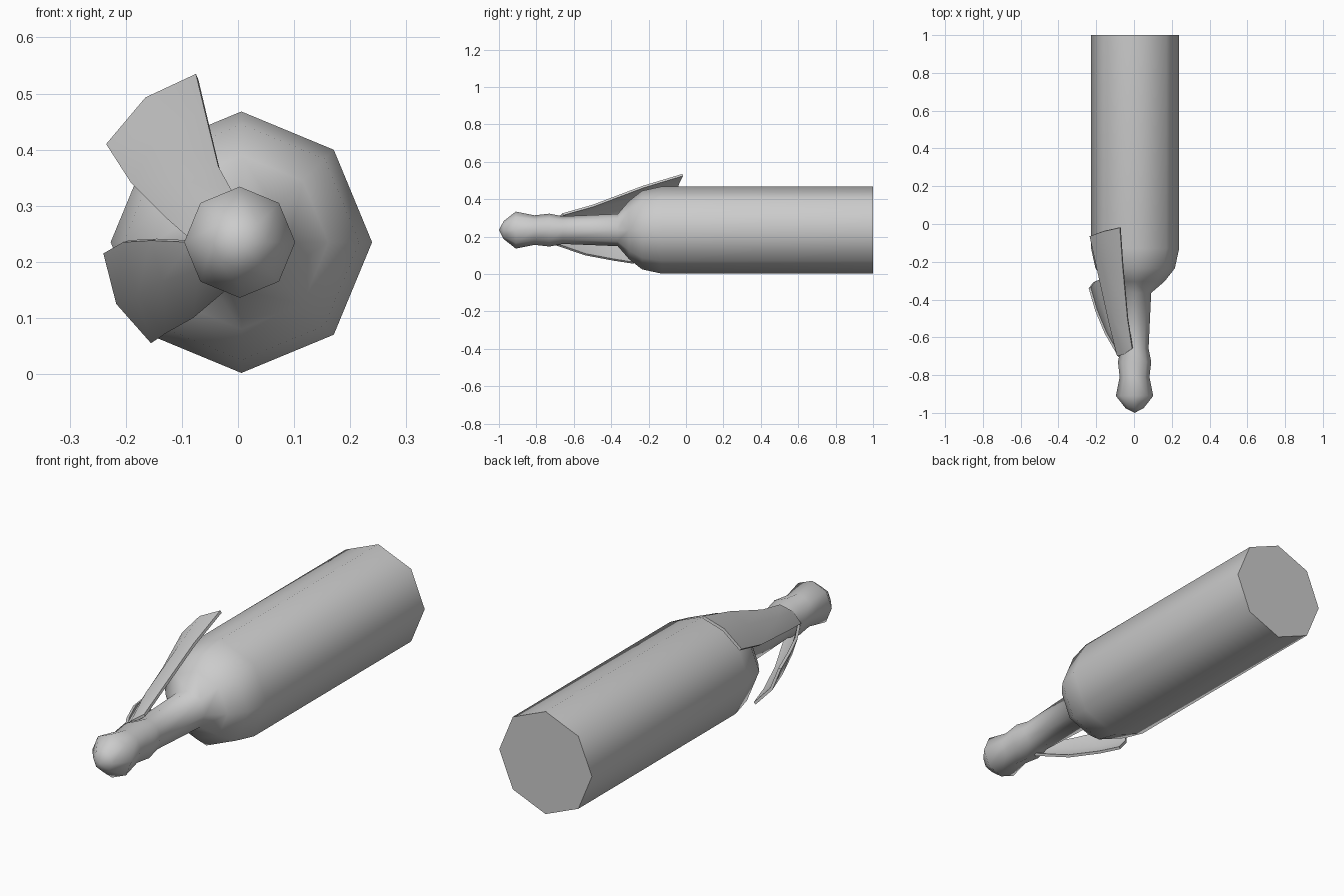
import bpy, bmesh, math

if "Cube" in bpy.data.objects:
    bpy.data.objects.remove(bpy.data.objects["Cube"])


def make_object(name, bm, angle):
    mesh = bpy.data.meshes.new(name)
    bm.to_mesh(mesh)
    bm.free()
    ob = bpy.data.objects.new(name, mesh)
    bpy.context.collection.objects.link(ob)
    bpy.ops.object.select_all(action='DESELECT')
    ob.select_set(True)
    bpy.context.view_layer.objects.active = ob
    if name != "bottle":
        # thin foil thickness, grown inward
        mod = ob.modifiers.new("thickness", 'SOLIDIFY')
        mod.thickness, mod.offset = 0.012, -1
        bpy.ops.object.modifier_apply(modifier=mod.name)
    bpy.ops.object.shade_smooth_by_angle(angle=math.radians(angle))
    return ob


def lathe_bottle(profile, sides=8):
    bm = bmesh.new()
    rings = []
    for y, r, cx in profile:
        rings.append([bm.verts.new((cx + r * math.cos(2 * math.pi * i / sides), y,
                                    0.235 + r * math.sin(2 * math.pi * i / sides)))
                      for i in range(sides)])
    for a, b in zip(rings, rings[1:]):
        for i in range(sides):
            j = (i + 1) % sides
            bm.faces.new((a[i], a[j], b[j], b[i]))
    bm.faces.new(rings[-1])
    tip = bm.verts.new((0.003, -1, 0.235))
    for i in range(sides):
        bm.faces.new((tip, rings[0][i], rings[0][(i + 1) % sides]))
    bmesh.ops.recalc_face_normals(bm, faces=bm.faces)
    return make_object("bottle", bm, 60)


def ribbon(name, rows):
    bm = bmesh.new()
    v = [[bm.verts.new(p) for p in row] for row in rows]
    for a, b in zip(v, v[1:]):
        for i in range(len(a) - 1):
            bm.faces.new((a[i], b[i], b[i + 1], a[i + 1]))
    return make_object(name, bm, 50)


# bottle: cork, collar, neck, shoulder, body (y, radius, centre x)
lathe_bottle([
    (-0.975, 0.048, 0.003), (-0.91, 0.099, 0.003), (-0.81, 0.079, 0.003),
    (-0.73, 0.088, 0.003), (-0.66, 0.074, 0.003), (-0.365, 0.086, 0.005),
    (-0.305, 0.155, 0.006), (-0.235, 0.21, 0.006), (-0.13, 0.233, 0.006),
    (1.0, 0.233, 0.006),
])

# loose foil strips peeling back from the neck
ribbon("upper_foil_strip", [
    [(-0.01, -0.66, 0.325), (-0.055, -0.69, 0.295), (-0.09, -0.70, 0.245)],
    [(-0.035, -0.50, 0.37), (-0.10, -0.52, 0.345), (-0.13, -0.54, 0.28)],
    [(-0.06, -0.23, 0.472), (-0.14, -0.24, 0.43), (-0.19, -0.27, 0.34)],
    [(-0.075, -0.02, 0.535), (-0.165, -0.04, 0.493), (-0.235, -0.065, 0.41)],
])
ribbon("lower_foil_strip", [
    [(-0.085, -0.70, 0.235), (-0.07, -0.71, 0.185), (-0.015, -0.70, 0.155)],
    [(-0.155, -0.58, 0.238), (-0.135, -0.57, 0.165), (-0.08, -0.54, 0.10)],
    [(-0.205, -0.46, 0.235), (-0.18, -0.44, 0.14), (-0.13, -0.39, 0.072)],
    [(-0.24, -0.34, 0.215), (-0.217, -0.31, 0.125), (-0.155, -0.28, 0.055)],
])
